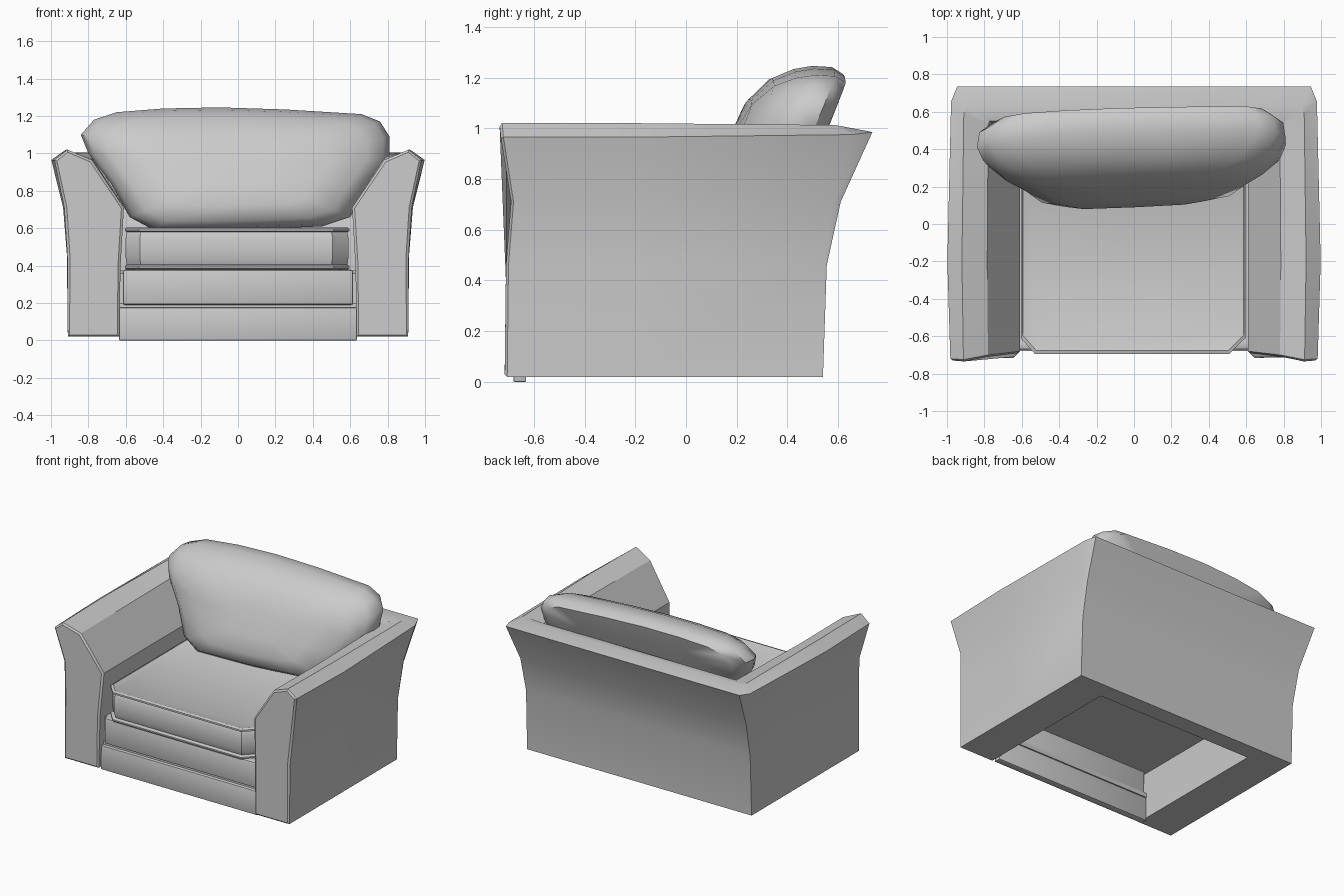
import bpy, bmesh, math

if "Cube" in bpy.data.objects:
    bpy.data.objects.remove(bpy.data.objects["Cube"])

GREY = (0.6, 0.6, 0.6, 1)
fabric = bpy.data.materials.new("grey fabric")
fabric.use_nodes = True
fabric.diffuse_color = GREY
fabric.node_tree.nodes["Principled BSDF"].inputs["Base Color"].default_value = GREY


def finish(name, bm, angle=30):
    bmesh.ops.remove_doubles(bm, verts=bm.verts, dist=0.0005)
    bmesh.ops.recalc_face_normals(bm, faces=bm.faces)
    mesh = bpy.data.meshes.new(name)
    bm.to_mesh(mesh)
    bm.free()
    mesh.materials.append(fabric)
    ob = bpy.data.objects.new(name, mesh)
    bpy.context.collection.objects.link(ob)
    bpy.ops.object.select_all(action="DESELECT")
    ob.select_set(True)
    bpy.context.view_layer.objects.active = ob
    bpy.ops.object.shade_smooth_by_angle(angle=math.radians(angle))
    return ob


def loft(rings):
    """Closed rings skinned in order, capped at both ends."""
    bm = bmesh.new()
    rows = [[bm.verts.new(p) for p in ring] for ring in rings]
    n = len(rows[0])
    for a, b in zip(rows, rows[1:]):
        for i in range(n):
            j = (i + 1) % n
            bm.faces.new((a[i], a[j], b[j], b[i]))
    caps = [bm.faces.new(rows[0]), bm.faces.new(rows[-1])]
    return bm, caps


def box(name, x, y0, y1, z0, z1, bevel=0.0):
    ring = [(-x, y0), (x, y0), (x, y1), (-x, y1)]
    bm, _ = loft([[(px, py, z) for px, py in ring] for z in (z0, z1)])
    if bevel:
        bmesh.ops.bevel(bm, geom=bm.edges[:], offset=bevel, segments=2,
                        profile=0.5, affect="EDGES")
    finish(name, bm)


# Arms and back: one flared section swept round a U
# section point: arm x, arm z, back y, back z, front y, corner cut
SECTION = [
    (0.91, 0.02, 0.54, 0.02, -0.705, 0),
    (0.915, 0.46, 0.555, 0.46, -0.70, 0.005),
    (0.935, 0.71, 0.61, 0.71, -0.68, 0.015),
    (0.998, 0.965, 0.735, 0.985, -0.72, 0.04),
    (0.92, 1.02, 0.63, 1.005, -0.725, 0.02),
    (0.785, 0.965, 0.55, 0.985, -0.70, 0.01),
    (0.61, 0.71, 0.42, 0.71, -0.68, 0),
    (0.628, 0.4, 0.415, 0.4, -0.70, 0),
    (0.635, 0.02, 0.415, 0.02, -0.705, 0),
]


def station(k):
    ring = []
    for x, za, yb, zb, yf, c in SECTION:
        ring.append([(x - c * 0.4, yf, za), (x, -0.2, za),
                     (x - c * 0.5, yb - c * 2, (za + zb) / 2),
                     (x - c * 1.3, yb, zb)][k])
    return ring


half = [station(k) for k in range(4)]
other = [[(-x, y, z) for x, y, z in ring] for ring in reversed(half)]
bm, caps = loft(half + other)
bmesh.ops.recalc_face_normals(bm, faces=bm.faces)
for cap in caps:
    bmesh.ops.inset_region(bm, faces=[cap], thickness=0.014, depth=0.01)
finish("arms_and_back", bm, 28)

# Front rail, seat base and deck
box("front_rail", 0.635, -0.68, -0.63, 0, 0.175, 0.004)
box("rail_groove", 0.63, -0.655, -0.62, 0.17, 0.2)
box("seat_front_panel", 0.615, -0.672, -0.62, 0.19, 0.378, 0.012)
box("seat_deck", 0.63, -0.64, 0.43, 0.355, 0.375)

# Seat cushion with piped edges and cut front corners
PLAN = [(0.58, 0.4), (0.58, -0.575), (0.495, -0.66), (-0.515, -0.66),
        (-0.59, -0.575), (-0.59, 0.4)]
LAYERS = [(0.38, -0.02), (0.38, 0.012), (0.388, 0.025), (0.398, 0.025),
          (0.405, 0.008), (0.44, 0.017), (0.55, 0.017), (0.58, 0.008),
          (0.585, 0.025), (0.597, 0.025), (0.603, 0.012), (0.6, -0.008)]
rings = []
for z, o in LAYERS:
    rings.append([(x + math.copysign(o * 0.6, x), y + math.copysign(o * 1.4, y), z)
                  for x, y in PLAN])
bm, _ = loft(rings)
finish("seat_cushion", bm)

# Plump, leaning back cushion: its outline scaled through its depth
OUTLINE = [(-0.84, 1.10), (-0.77, 1.18), (-0.65, 1.22), (-0.4, 1.24),
           (-0.1, 1.246), (0.25, 1.235), (0.66, 1.21), (0.76, 1.17),
           (0.81, 1.09), (0.81, 0.97), (0.7, 0.82), (0.6, 0.66),
           (0.45, 0.61), (0.0, 0.59), (-0.45, 0.59), (-0.58, 0.66),
           (-0.68, 0.84), (-0.8, 1.0)]
DEPTHS = [(0.25, -0.225), (0.6, -0.212), (0.85, -0.16), (0.96, -0.09),
          (1.0, -0.02), (0.985, 0.06), (0.9, 0.115), (0.6, 0.125)]
rings = []
for s, d in DEPTHS:
    ring = []
    for x, z in OUTLINE:
        px, pz = x * s, 0.92 + (z - 0.92) * s
        ring.append((px, 0.25 + 0.42 * (pz - 0.6) + d + 0.035 * px, pz))
    rings.append(ring)
bm, _ = loft(rings)
finish("back_cushion", bm, 45)
